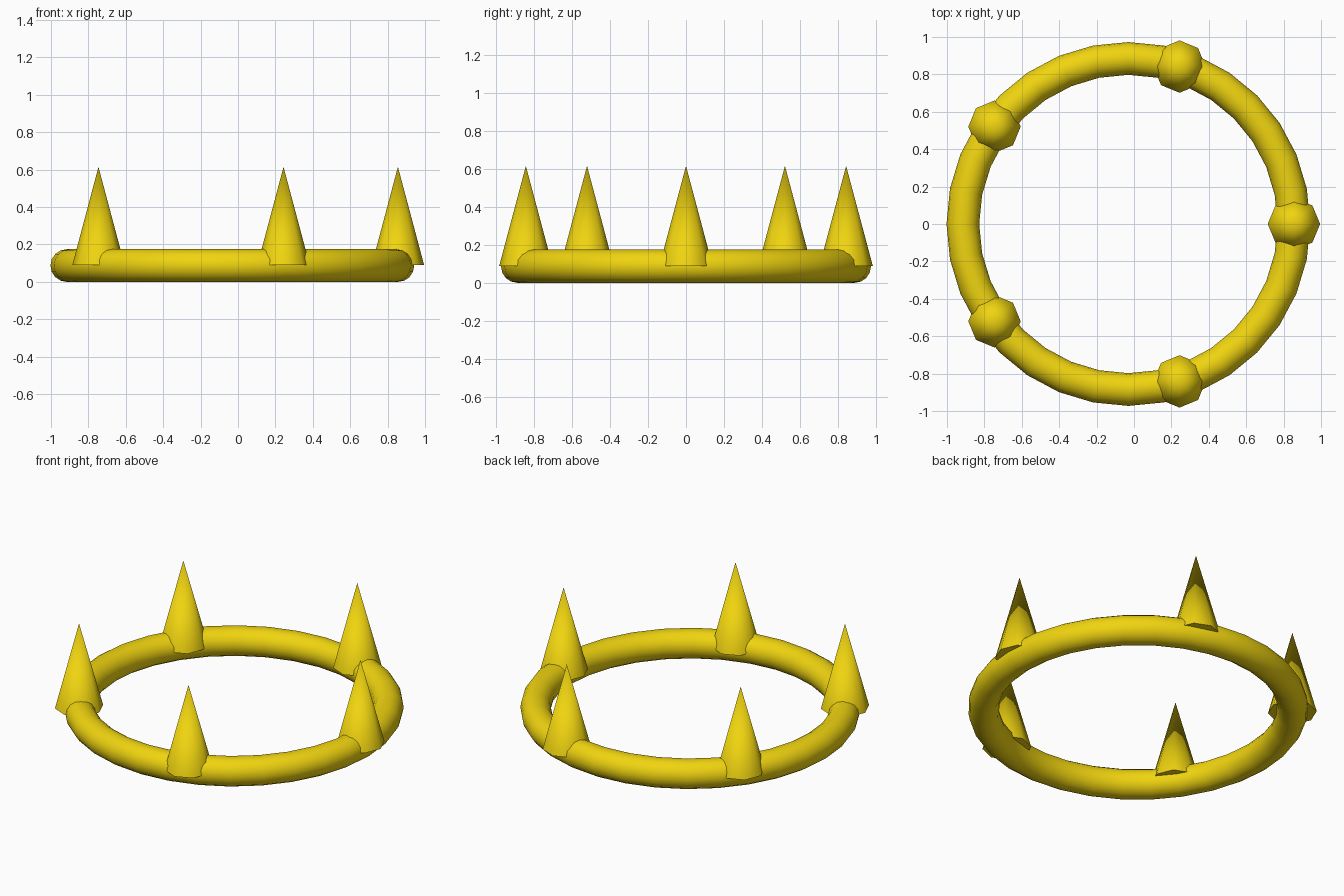
import bpy
import math

if "Cube" in bpy.data.objects:
    bpy.data.objects.remove(bpy.data.objects["Cube"])

CENTRE_X = -0.03
RING_R = 0.885
TUBE_R = 0.0875

gold = bpy.data.materials.new("gold")
gold.diffuse_color = (0.87, 0.66, 0.005, 1)
gold.use_nodes = True
gold.node_tree.nodes["Principled BSDF"].inputs["Base Color"].default_value = gold.diffuse_color


def finish(name, angle):
    obj = bpy.context.object
    obj.name = name
    obj.data.materials.append(gold)
    bpy.ops.object.shade_smooth_by_angle(angle=math.radians(angle))
    return obj


# Round band lying on the ground
bpy.ops.mesh.primitive_torus_add(
    major_radius=RING_R, minor_radius=TUBE_R,
    major_segments=32, minor_segments=16,
    location=(CENTRE_X, 0, TUBE_R))
finish("band", 60)

# Five eight-sided spikes, rooted at the middle of the band
BASE_Z, TIP_Z = 0.09, 0.615
for i in range(5):
    a = math.tau * i / 5
    bpy.ops.mesh.primitive_cone_add(
        vertices=8, radius1=0.14, radius2=0, depth=TIP_Z - BASE_Z,
        location=(CENTRE_X + RING_R * math.cos(a),
                  RING_R * math.sin(a), (BASE_Z + TIP_Z) / 2))
    finish(f"spike_{i + 1}", 60)
